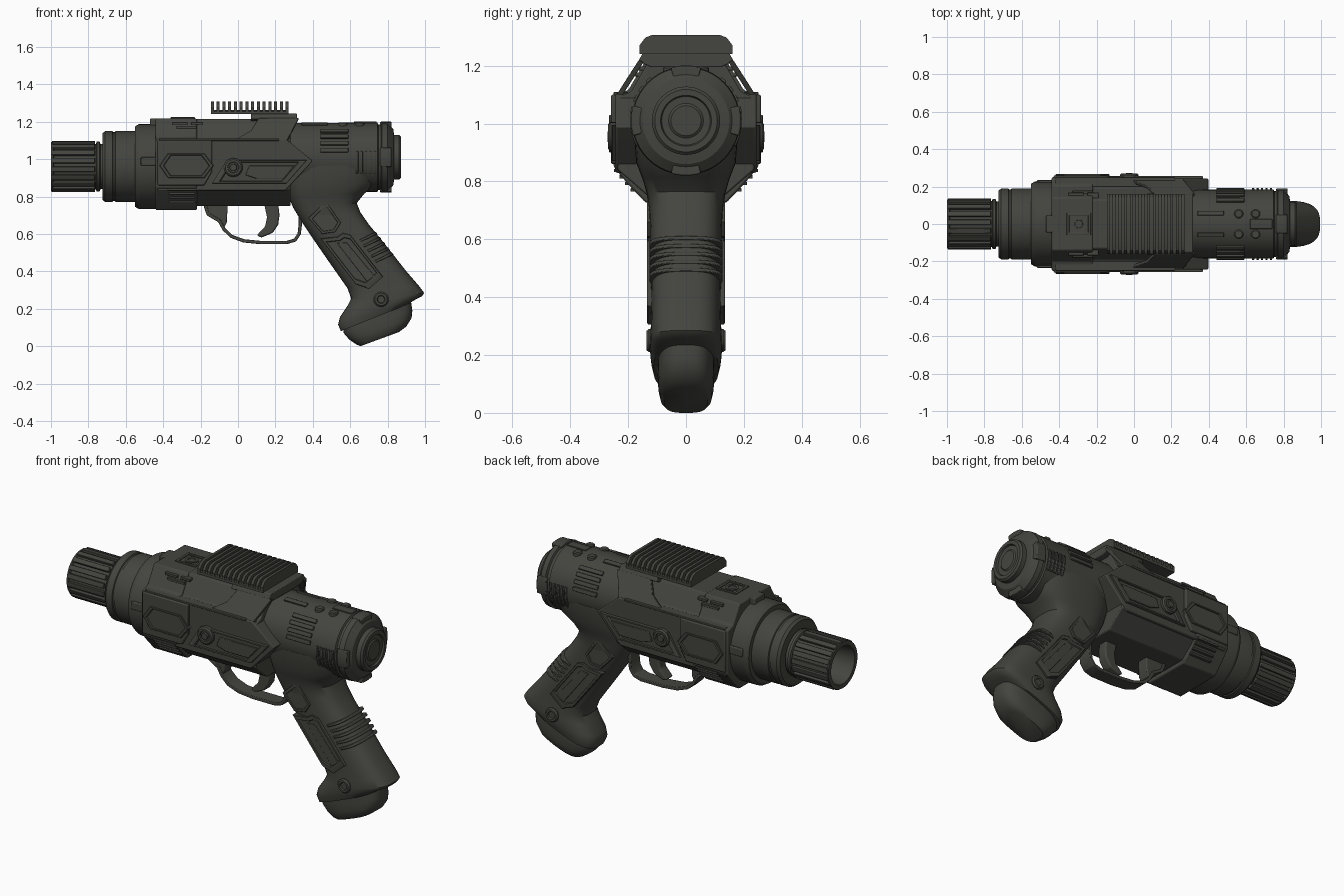
import bpy, bmesh, math
from mathutils import Vector as V

if "Cube" in bpy.data.objects:
    bpy.data.objects.remove(bpy.data.objects["Cube"])

metal = bpy.data.materials.new("dark olive gunmetal")
metal.diffuse_color = (0.058, 0.058, 0.050, 1)
metal.use_nodes = True
metal.node_tree.nodes["Principled BSDF"].inputs["Base Color"].default_value = metal.diffuse_color


def build(name, solids, bevel=0.0, angle=30):
    """Each solid is a list of rings, skinned and capped at both ends."""
    bm = bmesh.new()
    for rings in solids:
        rows = [[bm.verts.new(p) for p in r] for r in rings]
        n = len(rows[0])
        for a, b in zip(rows, rows[1:]):
            for i in range(n):
                j = (i + 1) % n
                bm.faces.new((a[i], a[j], b[j], b[i]))
        bm.faces.new(rows[0])
        bm.faces.new(rows[-1][::-1])
    bmesh.ops.recalc_face_normals(bm, faces=bm.faces)
    me = bpy.data.meshes.new(name)
    bm.to_mesh(me)
    bm.free()
    me.materials.append(metal)
    ob = bpy.data.objects.new(name, me)
    bpy.context.collection.objects.link(ob)
    bpy.ops.object.select_all(action='DESELECT')
    ob.select_set(True)
    bpy.context.view_layer.objects.active = ob
    bpy.ops.object.shade_smooth_by_angle(angle=math.radians(angle))
    if bevel:
        m = ob.modifiers.new("bevel", 'BEVEL')
        m.width, m.segments, m.limit_method = bevel, 2, 'ANGLE'
    return ob


def side(pts, y0, y1):                      # x-z outline extruded along y
    return [[V((x, y, z)) for x, z in pts] for y in (y0, y1)]


def section(half, x0, x1):                  # mirrored y-z outline extruded along x
    pts = half + [(-y, z) for y, z in reversed(half)]
    return [[V((x, y, z)) for y, z in pts] for x in (x0, x1)]


def box(x0, x1, y0, y1, z0, z1):
    return side([(x0, z0), (x1, z0), (x1, z1), (x0, z1)], y0, y1)


def lathe(prof, cz, n=48):                  # (x, radius) profile about the x axis
    return [[V((x, r * math.cos(t), cz + r * math.sin(t)))
             for t in (2 * math.pi * i / n for i in range(n))] for x, r in prof]


def arc(cz, x0, x1, a0, a1, r0, r1, n=5):   # curved strip about the x axis, degrees
    out = []
    for i in range(n + 1):
        t = math.radians(a0 + (a1 - a0) * i / n)
        c, s = math.cos(t), math.sin(t)
        out.append([V((x, r * c, cz + r * s)) for x, r in ((x0, r0), (x1, r0), (x1, r1), (x0, r1))])
    return out


def framed(pts, y0, y1, k=0.78, depth=0.008):   # raised frame with sunken field
    cx = sum(p[0] for p in pts) / len(pts)
    cz = sum(p[1] for p in pts) / len(pts)
    s = 1 if y1 > 0 else -1
    def ring(f, y):
        return [V((cx + (x - cx) * f, y, cz + (z - cz) * f)) for x, z in pts]
    return [ring(1, y0), ring(1, y1 - s * .003), ring(.97, y1), ring(k, y1),
            ring(k - .03, y1 - s * depth)]


def disc(x, z, prof, n=24):                 # (radius, y) profile about the y axis
    return [[V((x + r * math.cos(2 * math.pi * i / n), y, z + r * math.sin(2 * math.pi * i / n)))
             for i in range(n)] for r, y in prof]


def oval(f, b, w, p=3.0, n=40):             # rounded section from front to back point
    f, b = V((f[0], 0, f[1])), V((b[0], 0, b[1]))
    out = []
    for i in range(n):
        t = 2 * math.pi * i / n
        c, s = math.cos(t), math.sin(t)
        u = math.copysign(abs(c) ** (2 / p), c)
        v = math.copysign(abs(s) ** (2 / p), s)
        out.append((f + b) / 2 + (b - f) / 2 * u + V((0, w * v, 0)))
    return out


both = (1, -1)
BZ, RZ = 0.96, 1.01                         # barrel and rear axis heights

# Barrel
build("muzzle", [lathe([(-.70, .12), (-.735, .12), (-.74, .134), (-.755, .134), (-.76, .122), (-.985, .122),
                        (-.99, .132), (-1, .132), (-1, .108), (-.86, .1), (-.86, .06), (-.9, .05),
                        (-.9, .03), (-.84, .03)], BZ)])
build("muzzle_ribs", [arc(BZ, -.995, -.765, a, a + 12, .115, .137, 2) for a in range(0, 360, 20)], .003)
build("barrel_collar", [lathe([(-.50, .18), (-.55, .19), (-.655, .19), (-.658, .184), (-.668, .184), (-.671, .19),
                               (-.71, .19), (-.724, .178), (-.724, .13), (-.70, .12)], BZ)])
build("barrel_shoulder", [lathe([(-.40, .22), (-.445, .227), (-.53, .227), (-.55, .215), (-.55, .17)], BZ)])
build("shoulder_lugs", [box(-.52, -.43, s * .18, s * .234, .965, 1.01) for s in both] +
      [box(-.47, -.40, -.045, .045, 1.1, 1.217)], .005)

# Main receiver
build("receiver_core", [section([(.13, 1.215), (.19, 1.11), (.236, 1.09), (.236, .84), (.13, .748)], -.43, .28)], .006)
build("receiver_front", [section([(.14, 1.217), (.2, 1.115), (.25, 1.1), (.25, .85), (.2, .79), (.14, .727)],
                                 -.44, -.22)], .007)
build("side_shell", [side([(-.43, .83), (-.43, 1.105), (.26, 1.105), (.40, .99), (.28, .86), (.25, .83)],
                          -.243, .243)], .006)
build("front_cheeks", [side([(-.43, .86), (-.43, 1.1), (-.14, 1.1), (-.14, .93), (-.18, .86)],
                            s * .2, s * .259) for s in both], .006)
hexa = [(-.42, .965), (-.375, 1.03), (-.18, 1.03), (-.13, .965), (-.18, .9), (-.375, .9)]
build("hex_panels", [framed(hexa, s * .24, s * .266, .86, .006) for s in both])
arrow = [(-.14, .87), (-.06, .995), (.37, .995), (.26, .87)]
build("arrow_panels", [framed(arrow, s * .23, s * .257, .84, .009) for s in both])
build("arrow_inner_plates", [side([(.04, .915), (.06, .965), (.30, .965), (.245, .895), (.10, .895)],
                                  s * .24, s * .256) for s in both], .003)
build("side_buttons", [disc(-.025, .955, [(.05, s * .23), (.05, s * .262), (.042, s * .27), (.03, s * .27),
                                          (.028, s * .262), (.02, s * .262), (.018, s * .272)]) for s in both])
build("lower_grilles", [box(-.37, -.23, s * .15, s * (.247 - (.83 - z) * .85), z, z + .012)
                        for s in both for z in (.765, .787, .81, .832)], .002)
build("edge_rails", [box(-.42, .22, s * .2, s * .25, 1.098, 1.11) for s in both], .003)
build("chamfer_marks", [box(x0, x1, s * .13, s * y, z, z + .014) for s in both
                        for x0, x1, y, z in ((-.35, -.27, .168, 1.184), (-.33, -.22, .178, 1.163),
                                             (-.25, -.19, .168, 1.184))], .002)

# Top port in front of the rail
build("top_port", [box(-.36, -.23, s * .045, s * .06, 1.2, 1.224) for s in both] +
      [box(x, x + .015, -.06, .06, 1.2, 1.224) for x in (-.36, -.245)], .003)
build("top_port_knob", [[[V((-.295 + r * math.cos(t * math.pi / 10), r * math.sin(t * math.pi / 10), z))
                          for t in range(20)] for r, z in ((.036, 1.2), (.036, 1.222), (.022, 1.222), (.02, 1.215))]])

# Finned top rail and its bracket
build("rail_base", [section([(.14, 1.262), (.16, 1.255), (.16, 1.24)], -.145, .27)])
fin = [(.115, 1.307), (.14, 1.298), (.16, 1.272), (.16, 1.245)]
build("rail_fins", [section(fin, -.145 + i * .0307, -.129 + i * .0307) for i in range(14)])
build("rail_mount", [section([(.15, 1.243), (.165, 1.215), (.12, 1.195)], .07, .315)], .004)
brackets = []
for s in both:
    foot = [(-.03, .243, 1.095), (.26, .243, 1.095), (.325, .163, 1.22), (.11, .163, 1.22), (.07, .205, 1.155)]
    brackets.append([[V((x, s * (y - d), z - d * .5)) for x, y, z in foot] for d in (0, .016)])
build("rail_brackets", brackets, .003)

# Rear body
build("rear_body", [lathe([(.22, .17), (.24, .183), (.745, .185), (.75, .176), (.765, .176), (.77, .188),
                           (.80, .185), (.83, .15), (.835, .118), (.862, .118), (.872, .108), (.872, .088),
                           (.862, .084), (.862, .06), (.868, .052)], RZ)])
build("rear_cap_clasps", [arc(RZ, .76, .822, a - 16, a + 16, .14, .19) for a in (0, 90, 180, 270)], .005)
grille = []
for flip in both:
    mid = lambda a: a if flip > 0 else 180 - a
    grille += [arc(RZ, .44, .59, mid(a), mid(a + 7), .17, .195) for a in (8, 20, 32, 44)]
    grille += [arc(RZ, x, x + .013, mid(-27), mid(10), .17, .193) for x in (.63, .654, .678, .702, .726)]
build("rear_grilles", grille, .003)
build("rear_top_plates", [arc(RZ, .34, .48, a, a + 8, .17, .192) for a in (68, 104)] +
      [arc(RZ, .62, .74, 82, 98, .17, .191)], .003)
build("rear_top_studs", [[[V((x + r * math.cos(t * math.pi / 8), y + r * math.sin(t * math.pi / 8), z))
                           for t in range(16)] for r, z in ((.025, 1.16), (.025, 1.192), (.019, 1.197))]
                         for x in (.56, .65) for y in (.055, -.055)])

# Grip
build("grip", [[oval(*a) for a in (
    ((.25, .96), (.77, .97), .18), ((.255, .86), (.745, .87), .172), ((.27, .80), (.675, .815), .15),
    ((.295, .74), (.635, .765), .134), ((.34, .665), (.655, .715), .127), ((.39, .59), (.70, .65), .124),
    ((.48, .46), (.79, .54), .122), ((.585, .31), (.90, .40), .12), ((.605, .255), (.965, .325), .122),
    ((.585, .215), (.995, .285), .125), ((.545, .155), (.985, .268), .124), ((.535, .115), (.95, .25), .12),
    ((.55, .08), (.91, .225), .112))]], angle=40)
build("grip_foot", [[oval(*a) for a in (
    ((.56, .12), (.925, .24), .098), ((.565, .07), (.932, .19), .098), ((.595, .035), (.928, .15), .096),
    ((.635, .008), (.90, .105), .088), ((.655, .0), (.86, .075), .074))]], angle=40)
build("grip_back_ribs", [[oval((.62 + i * .02, .475 - i * .028 + .08), (.736 + i * .0215, .612 - i * .0275), .127),
                          oval((.626 + i * .02, .463 - i * .028 + .08), (.746 + i * .0215, .600 - i * .0275), .127)]
                         for i in range(5)], .003)
upper = [(.375, .685), (.47, .775), (.55, .66), (.52, .61), (.45, .60)]
lower = [(.44, .575), (.53, .585), (.56, .605), (.60, .595), (.775, .37), (.70, .305), (.63, .33)]
build("grip_panels", [framed(p, s * .10, s * .134, k, .006) for s in both for p, k in ((upper, .8), (lower, .82))])
build("grip_inlays", [side([(.53, .55), (.58, .555), (.73, .375), (.69, .345)], s * .1, s * .133) for s in both], .003)
build("grip_screws", [disc(.765, .25, [(.04, s * .1), (.04, s * .128), (.033, s * .137), (.022, s * .137),
                                       (.018, s * .13)]) for s in both])

# Trigger guard and trigger
path = [V((x, 0, z)) for x, z in ((-.175, .75), (-.16, .705), (-.10, .67), (-.075, .625), (-.035, .587), (.03, .563),
                                  (.12, .554), (.26, .554), (.305, .567), (.327, .60), (.333, .65), (.333, .74))]
rings = []
for i, p in enumerate(path):
    t = (path[min(i + 1, len(path) - 1)] - path[max(i - 1, 0)]).normalized()
    nrm = V((-t.z, 0, t.x)) * .009
    rings.append([p + nrm * a + V((0, .042 * b, 0)) for a, b in ((1, 1), (1, -1), (-1, -1), (-1, 1))])
build("trigger_guard", [rings], .003, 40)
build("guard_gusset", [side([(-.18, .755), (-.165, .705), (-.10, .668), (-.075, .63), (-.06, .66), (-.055, .755)],
                            -.035, .035)], .006)
build("trigger", [side([(.14, .76), (.155, .69), (.145, .64), (.10, .592), (.125, .58), (.185, .605), (.215, .65),
                        (.222, .70), (.215, .76)], -.03, .03)], .008)
